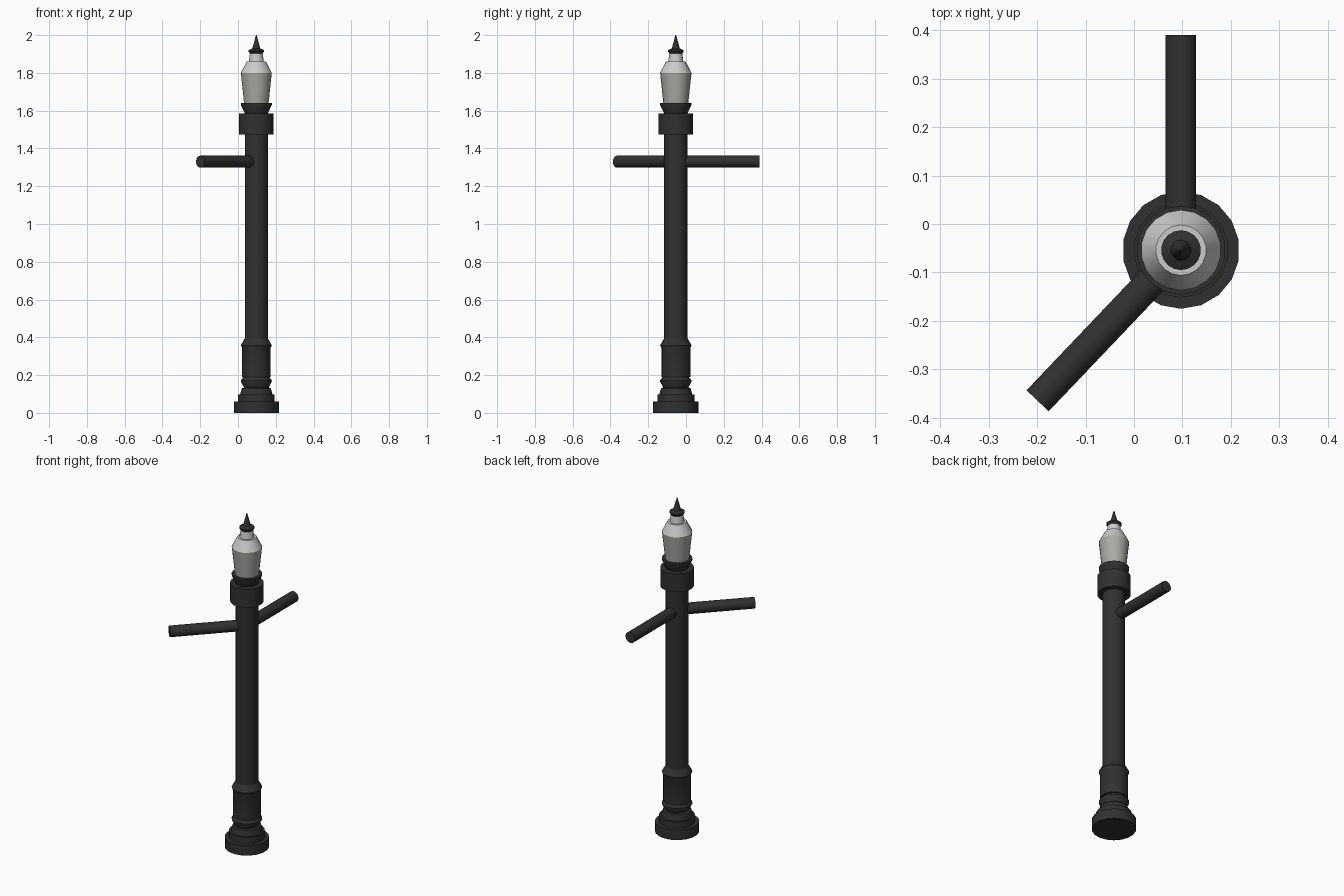
import bpy, bmesh, math
from mathutils import Vector

if "Cube" in bpy.data.objects:
    bpy.data.objects.remove(bpy.data.objects["Cube"])

CX, CY, SIDES = 0.097, -0.054, 18


def material(name, rgb):
    m = bpy.data.materials.new(name)
    m.diffuse_color = (*rgb, 1)
    m.use_nodes = True
    m.node_tree.nodes["Principled BSDF"].inputs["Base Color"].default_value = m.diffuse_color
    return m


IRON = material("dark_iron", (0.03, 0.03, 0.03))
GLASS = material("frosted_glass", (0.4, 0.4, 0.375))
CAP = material("pale_metal", (0.6, 0.6, 0.6))


def finish(name, bm, mat):
    bmesh.ops.recalc_face_normals(bm, faces=bm.faces)
    me = bpy.data.meshes.new(name)
    bm.to_mesh(me)
    bm.free()
    me.materials.append(mat)
    ob = bpy.data.objects.new(name, me)
    bpy.context.collection.objects.link(ob)
    bpy.context.view_layer.objects.active = ob
    bpy.ops.object.select_all(action='DESELECT')
    ob.select_set(True)
    bpy.ops.object.shade_smooth_by_angle(angle=math.radians(30))
    return ob


def lathe(name, profile, mat):
    """Closed solid of revolution about the post axis from (radius, z) points."""
    bm = bmesh.new()
    rings = []
    for r, z in profile:
        rings.append([bm.verts.new((CX + r * math.sin(2 * math.pi * i / SIDES),
                                    CY - r * math.cos(2 * math.pi * i / SIDES), z))
                      for i in range(SIDES)])
    for a, b in zip(rings, rings[1:]):
        for i in range(SIDES):
            j = (i + 1) % SIDES
            bm.faces.new((a[i], a[j], b[j], b[i]))
    bm.faces.new(rings[0])
    bm.faces.new(rings[-1])
    bmesh.ops.remove_doubles(bm, verts=bm.verts, dist=1e-5)
    return finish(name, bm, mat)


def arm(name, end):
    """Horizontal rod from the post axis to the given end point."""
    a, b = Vector((CX, CY, 1.33)), Vector((*end, 1.33))
    d = b - a
    bm = bmesh.new()
    bmesh.ops.create_cone(bm, cap_ends=True, segments=SIDES, radius1=0.032,
                          radius2=0.032, depth=d.length)
    rot = d.to_track_quat('Z', 'Y').to_matrix()
    bmesh.ops.rotate(bm, verts=bm.verts, matrix=rot)
    bmesh.ops.translate(bm, verts=bm.verts, vec=(a + b) / 2)
    return finish(name, bm, IRON)


# stepped foot and moulded lower post
lathe("foot", [(.121, 0), (.121, .06), (.098, .06), (.098, .098), (.087, .098),
               (.078, .13), (.064, .135)], IRON)
lathe("foot_ring", [(.064, .13), (.083, .165), (.083, .172), (.066, .195)], IRON)
lathe("post_sleeve", [(.077, .19), (.077, .345), (.083, .358), (.062, .395)], IRON)

# main post and collar
lathe("post", [(.062, .13), (.062, 1.5)], IRON)
lathe("collar", [(.092, 1.475), (.092, 1.585)], IRON)
lathe("lantern_cup", [(.06, 1.58), (.066, 1.595), (.083, 1.63), (.083, 1.64)], IRON)

# cross arms
arm("back_arm", (CX, 0.39))
arm("side_arm", (-0.199, -0.365))

# lantern
lathe("lantern_glass", [(.066, 1.64), (.083, 1.80)], GLASS)
lathe("lantern_cap", [(.083, 1.80), (.052, 1.86), (.04, 1.86), (.034, 1.905)], CAP)
lathe("finial", [(.034, 1.902), (.041, 1.912), (.041, 1.92), (.021, 1.93),
                 (.002, 2.0)], IRON)
